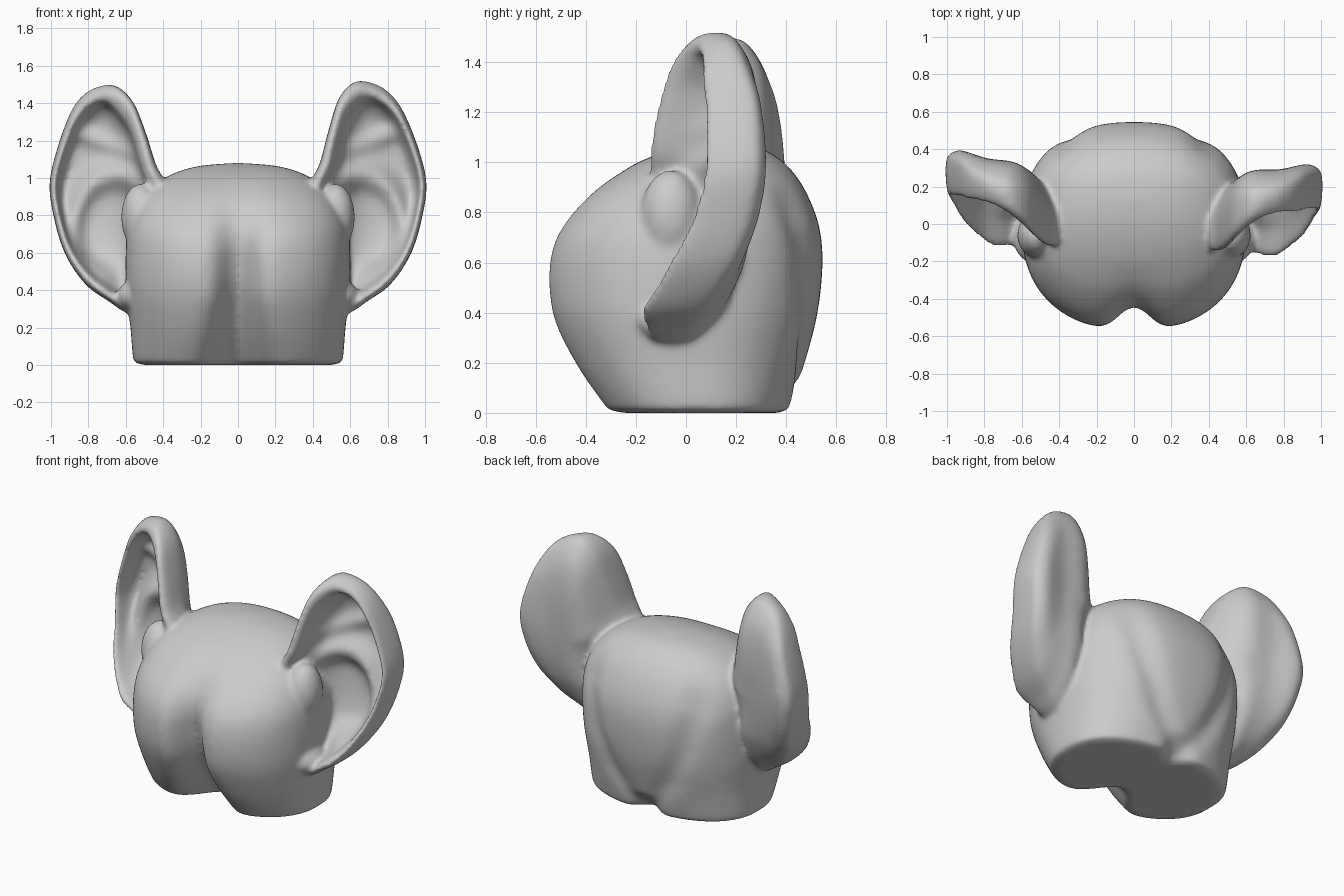
import bpy, bmesh, math

if "Cube" in bpy.data.objects:
    bpy.data.objects.remove(bpy.data.objects["Cube"])

skin = bpy.data.materials.new("grey clay")
skin.diffuse_color = (0.6, 0.6, 0.6, 1)
skin.use_nodes = True
skin.node_tree.nodes["Principled BSDF"].inputs["Base Color"].default_value = skin.diffuse_color


def spline(pts, t, closed=False):
    """Catmull-Rom point at t, counted in control points."""
    n = len(pts)
    i = math.floor(t)
    f = t - i
    pick = (lambda k: pts[k % n]) if closed else (lambda k: pts[max(0, min(n - 1, k))])
    a, b, c, d = pick(i - 1), pick(i), pick(i + 1), pick(i + 2)
    return [0.5 * (2 * q + (r - p) * f + (2 * p - 5 * q + 4 * r - s) * f * f
                   + (3 * q - p - 3 * r + s) * f ** 3) for p, q, r, s in zip(a, b, c, d)]


def ramp(x, pts):
    """Piecewise linear curve."""
    for (x0, y0), (x1, y1) in zip(pts, pts[1:]):
        if x <= x1:
            return y0 + (y1 - y0) * max(0, (x - x0) / (x1 - x0))
    return pts[-1][1]


def step(x, a, b):
    """Smooth step from 0 at a to 1 at b."""
    t = max(0, min(1, (x - a) / (b - a)))
    return t * t * (3 - 2 * t)


def bell(x, w):
    return math.exp(-(x / w) ** 2)


def loft(bm, rings, start, end):
    """Skin closed rings and close both ends with a fan."""
    loops = [[bm.verts.new(p) for p in r] for r in rings]
    n = len(loops[0])
    for a, b in zip(loops, loops[1:]):
        for i in range(n):
            bm.faces.new((a[i], a[(i + 1) % n], b[(i + 1) % n], b[i]))
    for loop, centre in ((loops[0], start), (loops[-1], end)):
        c = bm.verts.new(centre)
        for i in range(n):
            bm.faces.new((loop[i], loop[(i + 1) % n], c))


# Body: rings of height, half width, front and back
BODY = [(0, .50, -.28, .38), (.01, .54, -.32, .41), (.03, .56, -.345, .425),
        (.2, .575, -.45, .475), (.4, .597, -.53, .525), (.6, .60, -.54, .545),
        (.75, .585, -.49, .53), (.88, .53, -.38, .48), (.97, .44, -.25, .42),
        (1.03, .33, -.12, .35), (1.065, .2, 0, .27), (1.08, .02, .12, .15)]


def body_ring(t):
    z, w, front, back = spline(BODY, t)
    mid = (front + back) / 2
    ring = []
    for k in range(128):
        a = 2 * math.pi * k / 128
        c, s = math.cos(a), math.sin(a)
        x = w * math.copysign(abs(c) ** (2 / 2.35), c)
        y = (back - front) / 2 * math.copysign(abs(s) ** (2 / 2.35), s)
        if s < 0:
            # front cleft between two full lobes
            y *= 1 + .045 * ramp(z, [(0, 1), (.7, 1), (1, 0)])
            depth = ramp(z, [(0, .24), (.35, .19), (.55, .145), (.7, .095), (.85, .04), (1, 0)])
            y += depth * bell(x, ramp(z, [(0, .15), (.35, .1), (.6, .105), (.85, .13)])) * -s
        else:
            # small back notch and the two creases that run up to the ears
            y -= ramp(z, [(0, .1), (.06, .05), (.14, 0)]) * bell(x, .08) * s
            xc = ramp(z, [(0, 0), (.12, .1), (.25, .19), (.5, .31), (.75, .38), (1, .36)])
            y -= ramp(z, [(.03, .01), (.25, .03), (.8, .035), (1, 0)]) * bell(abs(x) - xc, .08) * s
        ring.append((x, mid + y, z))
    return ring


bm = bmesh.new()
rings = [body_ring(i / 6) for i in range((len(BODY) - 1) * 6 + 1)]
loft(bm, rings, (0, .05, 0), (0, .135, 1.08))

# Ears: outline in x and z, cross-section from inner bowl over the rim to the back
OUTLINE = [(.67, 1.515), (.78, 1.475), (.87, 1.375), (.955, 1.18), (1.005, .98), (.985, .8),
           (.925, .6), (.82, .44), (.7, .35), (.57, .28), (.48, .4), (.48, .6), (.46, .8),
           (.39, .95), (.44, 1.08), (.485, 1.25), (.535, 1.41), (.6, 1.495)]
SECTION = [(.05, .13), (.4, .125), (.65, .11), (.8, .08), (.85, .03), (.89, -.03),
           (.95, -.04), (1, .01), (1, .06), (.94, .1), (.75, .15), (.4, .18), (.05, .19)]
CX, CZ = .72, .87


def ear_point(u, t, side):
    s, off = spline(SECTION, t)
    ox, oz = spline(OUTLINE, u, True)
    # broader rim beside the head
    if t < 7:
        s *= 1 - (.07 if side > 0 else .12) * step(ox, .72, .56) * step(oz, .8, 1) * step(t, 7, 5)
    x, z = CX + (ox - CX) * s, CZ + (oz - CZ) * s
    y = -.07 + (x - .45) * .44 + .1 * (z - 1) - max(0, .6 - z) * .12 + off
    back = step(t, 6.2, 8.5)
    # forward roll of the rim beside the head
    y -= .06 * bell(x - .5, .12) * step(z, .8, 1.1) * (1 - back) * step(s, .6, .85)
    # thick outer rim and fleshy lobe
    roll = ramp(z, [(.35, .13), (.6, .115), (.75, .07), (.9, .05), (1.35, .04), (1.5, 0)])
    y -= roll * step(x, .56, .78) * (1 - back) * max(step(s, .7, .88), step(z, .6, .42))
    # cupped back, deepest near the head
    cup = 1 - s ** 4
    y += (.055 * back + .045 * (1 - back)) * bell(x - .6, .2) * cup
    y += .06 * back * bell(x - .52, .16)
    y += .03 * back * step(x, .75, .95) * step(z, .5, .8) * step(1.35, z - .1, z + .1)
    if t < 5:
        # curved fold around the hollow of the ear
        dx, dz = (x - .66) / .22, (z - .72) / .3
        r = math.hypot(dx, dz)
        fade = max(0, min(1, (dx + dz + .9) * 1.2)) * max(0, min(1, (.9 - s) * 6))
        y -= .075 * bell(r - 1, .25) * fade
        y += .02 * bell(r, .7)
        y -= .03 * bell(z - 1.15 - (x - .6) * .4, .05) * fade
    if side < 0:
        y += .02 + .1 * (x - .4)
        x += .05 * (z - .95) * max(0, z - .95) / .5
        z -= .02 * max(0, z - .9) / .6
    return side * x, y, z


def ear(side):
    m, n = 108, 60
    rows = [[ear_point(i / m * len(OUTLINE), j / n * (len(SECTION) - 1), side)
             for i in range(m)] for j in range(n + 1)]
    centre = lambda row: [sum(p[k] for p in row) / m for k in range(3)]
    loft(bm, rows, centre(rows[0]), centre(rows[-1]))


def knob(at, size):
    made = bmesh.ops.create_uvsphere(bm, u_segments=32, v_segments=16, radius=1)["verts"]
    for v in made:
        v.co = [v.co[k] * size[k] + at[k] for k in range(3)]


for side in (-1, 1):
    ear(side)
    # soft flap in front of the ear opening, and the root of the lobe
    knob((side * .52, -.06, .79), (.105, .12, .18))
    knob((side * .56, -.07, .37), (.085, .13, .08))

bmesh.ops.recalc_face_normals(bm, faces=bm.faces)
mesh = bpy.data.meshes.new("eared_body")
bm.to_mesh(mesh)
bm.free()
mesh.materials.append(skin)
body = bpy.data.objects.new("eared_body", mesh)
bpy.context.collection.objects.link(body)

# Blend the parts into one soft surface
blend = body.modifiers.new("blend", 'REMESH')
blend.mode = 'VOXEL'
blend.voxel_size = .014
blend.use_smooth_shade = True
soft = body.modifiers.new("soften", 'SMOOTH')
soft.factor = .5
soft.iterations = 12
